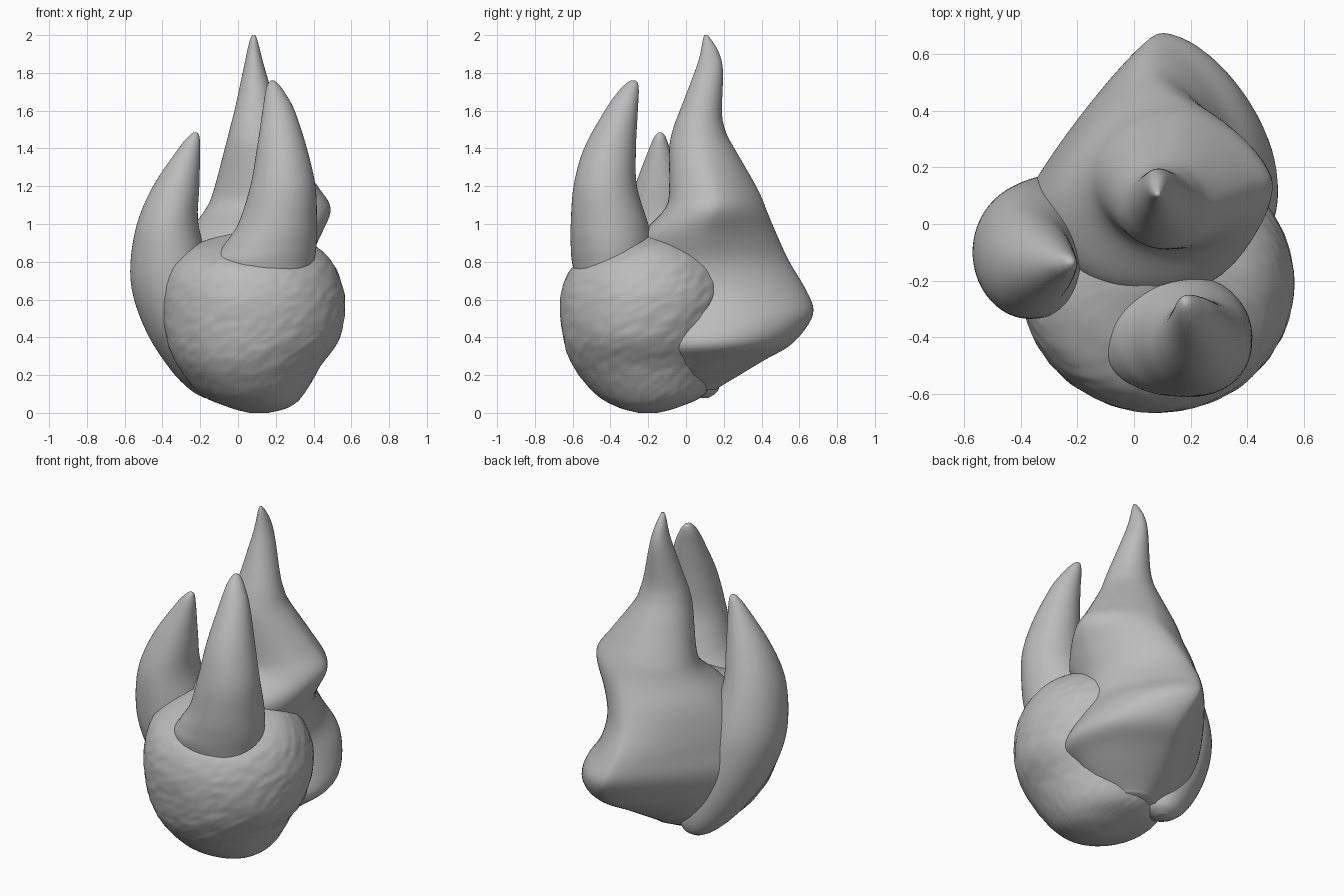
import bpy, bmesh, math
from mathutils import Vector, noise

grey = bpy.data.materials.new("plain grey")
grey.diffuse_color = (0.5, 0.5, 0.5, 1)


def catmull(a, b, c, d, t):
    return [0.5 * (2 * q + (r - p) * t + (2 * p - 5 * q + 4 * r - s) * t * t
                   + (3 * q - p - 3 * r + s) * t ** 3) for p, q, r, s in zip(a, b, c, d)]


def loft(name, rows, sides=72, steps=6, scales=0.0, wrap=0.0):
    """Rows: z, x min, x max, y min, y max [, back-left and back-right roundness].
    wrap bends the low sections forward around the bulb."""
    rings = []
    n = len(rows)
    for i in range(n - 1):
        p = [rows[max(0, min(n - 1, i + k))] for k in (-1, 0, 1, 2)]
        rings += [catmull(*p, j / steps) for j in range(steps)]
    rings.append(rows[-1])
    bm = bmesh.new()
    loops = []
    for r in rings:
        z, x0, x1, y0, y1 = r[:5]
        el, er = r[5:7] if len(r) > 5 else (1, 1)
        low = max(0, min(1, (1.15 - z) / 0.5)) if wrap else 0
        cx = x0 + (x1 - x0) * (0.5 + 0.07 * low)
        ring = []
        for k in range(sides):
            t = math.pi / 2 + 2 * math.pi * k / sides
            c, s = math.cos(t), math.sin(t)
            e = 1 if s < 0 else (el if c < 0 else er)
            g = 1.0
            if scales:
                g += scales * noise.noise(Vector((t * 5 + z * 7, z * 24 - t * 6, 0.3)))
            rx = (x1 - cx) if c > 0 else (cx - x0)
            dx = g * rx * math.copysign(abs(c) ** e, c)
            y = (y0 + y1) / 2 + g * (y1 - y0) / 2 * math.copysign(abs(s) ** e, s)
            y -= wrap * low * (math.hypot(dx, 0.06) - 0.06)
            ring.append(bm.verts.new((cx + dx, y, z)))
        loops.append(ring)
    for a, b in zip(loops, loops[1:]):
        for k in range(sides):
            m = (k + 1) % sides
            bm.faces.new((a[k], a[m], b[m], b[k]))
    bm.faces.new(loops[0][::-1])
    bm.faces.new(loops[-1])
    bmesh.ops.recalc_face_normals(bm, faces=bm.faces)
    for f in bm.faces:
        f.smooth = True
    me = bpy.data.meshes.new(name)
    bm.to_mesh(me)
    bm.free()
    me.materials.append(grey)
    ob = bpy.data.objects.new(name, me)
    bpy.context.collection.objects.link(ob)
    return ob


# Rounded scaly bulb at the front
loft("scaly_bulb", [
    (0.00, 0.06, 0.16, -0.25, -0.15),
    (0.03, -0.05, 0.27, -0.36, -0.04),
    (0.10, -0.20, 0.35, -0.48, 0.10),
    (0.25, -0.32, 0.44, -0.60, 0.17),
    (0.40, -0.38, 0.54, -0.65, 0.20),
    (0.60, -0.40, 0.565, -0.665, 0.25),
    (0.76, -0.37, 0.52, -0.61, 0.21),
    (0.86, -0.28, 0.44, -0.47, 0.11),
    (0.92, -0.15, 0.32, -0.32, 0.00),
    (0.97, 0.03, 0.13, -0.20, -0.12)], sides=180, steps=14, scales=0.01)

# Front horn rising out of the bulb
loft("front_horn", [
    (0.60, -0.06, 0.37, -0.55, -0.20),
    (0.78, -0.13, 0.40, -0.60, -0.17),
    (0.88, -0.08, 0.415, -0.61, -0.175),
    (1.00, 0.00, 0.418, -0.61, -0.20),
    (1.20, 0.065, 0.41, -0.595, -0.26),
    (1.40, 0.10, 0.365, -0.54, -0.265),
    (1.60, 0.13, 0.30, -0.43, -0.255),
    (1.70, 0.145, 0.245, -0.36, -0.25),
    (1.745, 0.16, 0.21, -0.315, -0.255),
    (1.76, 0.175, 0.19, -0.29, -0.27)])

# Crescent horn hugging the left side
loft("left_horn", [
    (0.08, -0.18, -0.10, 0.04, 0.12),
    (0.12, -0.25, -0.04, -0.04, 0.17),
    (0.22, -0.35, 0.00, -0.16, 0.19),
    (0.40, -0.47, -0.05, -0.27, 0.18),
    (0.60, -0.55, -0.10, -0.32, 0.16),
    (0.78, -0.57, -0.15, -0.335, 0.13),
    (1.00, -0.535, -0.21, -0.325, 0.06),
    (1.20, -0.45, -0.205, -0.27, -0.01),
    (1.40, -0.315, -0.20, -0.195, -0.085),
    (1.465, -0.26, -0.205, -0.165, -0.11),
    (1.485, -0.235, -0.215, -0.145, -0.13)])

# Large flame-shaped mass at the back, with a low ridge and an upper shoulder
flame = loft("back_flame", [
    (0.12, -0.10, 0.16, 0.00, 0.15, 1.0, 1.0),
    (0.18, -0.24, 0.28, -0.08, 0.25, 1.1, 1.0),
    (0.28, -0.31, 0.42, -0.12, 0.42, 1.4, 1.0),
    (0.37, -0.34, 0.515, -0.16, 0.57, 1.6, 0.95),
    (0.52, -0.36, 0.45, -0.18, 0.68, 1.75, 0.95),
    (0.65, -0.36, 0.38, -0.20, 0.64, 1.7, 1.1),
    (0.80, -0.34, 0.38, -0.24, 0.55, 1.45, 1.2),
    (0.94, -0.28, 0.44, -0.24, 0.485, 1.15, 1.25),
    (1.08, -0.17, 0.495, -0.11, 0.425, 1.0, 1.35),
    (1.20, -0.125, 0.425, -0.09, 0.375, 1.0, 1.35),
    (1.40, -0.07, 0.285, -0.09, 0.255, 1.0, 1.15),
    (1.50, -0.045, 0.24, -0.07, 0.207, 1.0, 1.0),
    (1.60, -0.02, 0.21, -0.035, 0.19, 1.0, 1.0),
    (1.80, 0.025, 0.148, 0.045, 0.197, 1.0, 1.0),
    (1.90, 0.045, 0.122, 0.075, 0.178, 1.0, 1.0),
    (1.97, 0.062, 0.103, 0.088, 0.138, 1.0, 1.0),
    (2.00, 0.076, 0.092, 0.097, 0.113, 1.0, 1.0)], wrap=0.3)
# Soften the quadrant creases
soft = flame.modifiers.new("soften", 'SMOOTH')
soft.factor = 0.5
soft.iterations = 10
soft.use_z = False
